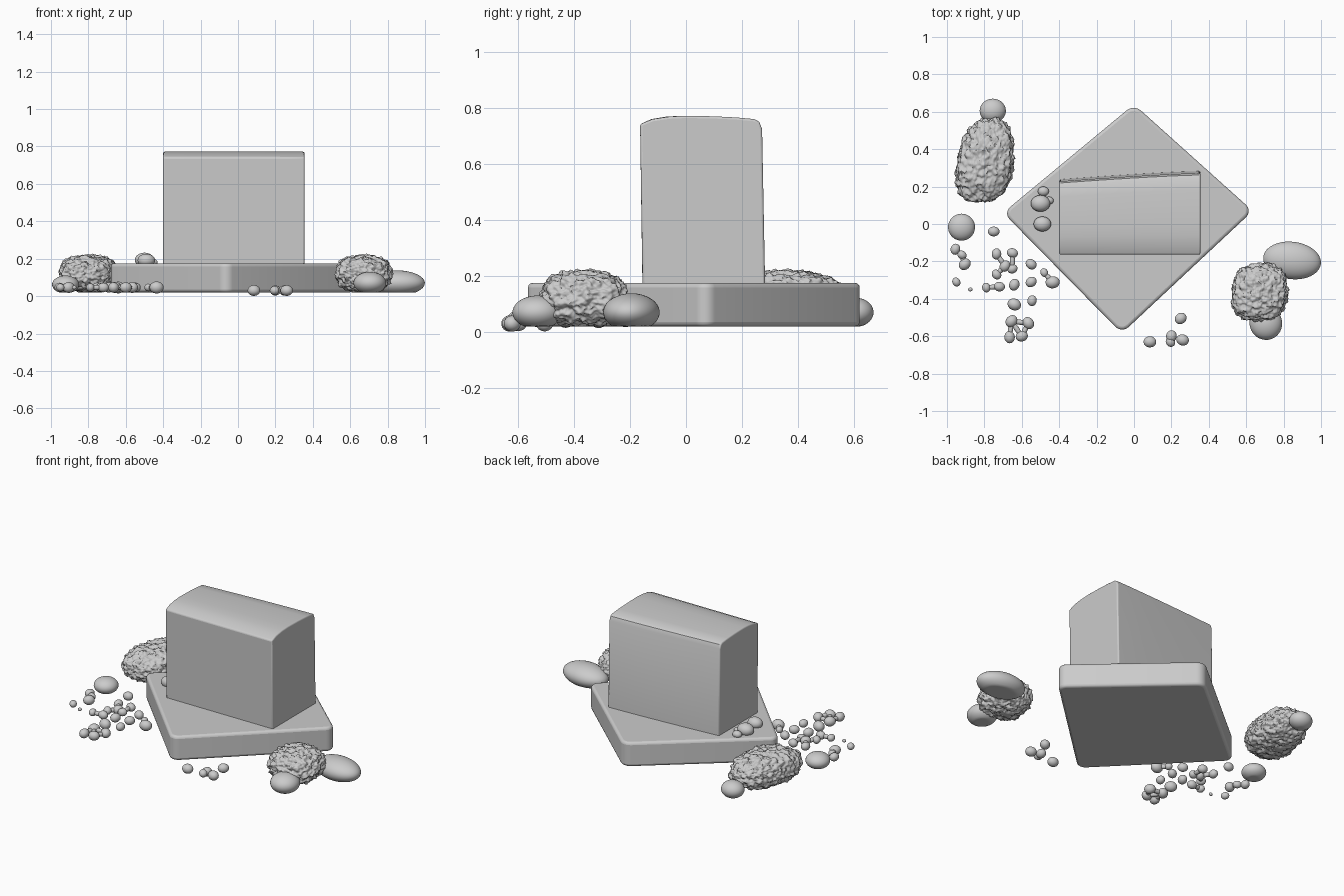
import bpy, bmesh, math
from mathutils import Vector, noise

if "Cube" in bpy.data.objects:
    bpy.data.objects.remove(bpy.data.objects["Cube"])

GROUND = 0.02


def finish(name, bm, angle=40, bevel=0):
    bmesh.ops.recalc_face_normals(bm, faces=bm.faces)
    me = bpy.data.meshes.new(name)
    bm.to_mesh(me)
    bm.free()
    ob = bpy.data.objects.new(name, me)
    bpy.context.collection.objects.link(ob)
    if bevel:
        m = ob.modifiers.new("soft_edges", 'BEVEL')
        m.width, m.segments = bevel, 3
        m.limit_method, m.angle_limit = 'ANGLE', math.radians(50)
    bpy.ops.object.select_all(action='DESELECT')
    bpy.context.view_layer.objects.active = ob
    ob.select_set(True)
    bpy.ops.object.shade_smooth_by_angle(angle=math.radians(angle))
    return ob


def add_blob(bm, center, radii, turn=0, subdiv=3, floor=None):
    """Ellipsoid turned about z, optionally flattened on a floor."""
    made = bmesh.ops.create_icosphere(bm, subdivisions=subdiv, radius=1)["verts"]
    c, s = math.cos(turn), math.sin(turn)
    for v in made:
        x, y, z = (v.co[i] * radii[i] for i in range(3))
        v.co = Vector((x * c - y * s, x * s + y * c, z)) + Vector(center)
        if floor is not None:
            v.co.z = max(v.co.z, floor)
    return made


# Diamond plinth with rounded corners
bm = bmesh.new()
corners = [(0, 0.64), (-0.70, 0.06), (-0.065, -0.585), (0.635, 0.07)]
face = bm.faces.new([bm.verts.new((x, y, GROUND)) for x, y in corners])
top = bmesh.ops.extrude_face_region(bm, geom=[face])["geom"]
for v in top:
    if isinstance(v, bmesh.types.BMVert):
        v.co.z = 0.175
upright = [e for e in bm.edges if abs(e.verts[0].co.z - e.verts[1].co.z) > 0.1]
bmesh.ops.bevel(bm, geom=upright, offset=0.05, segments=5, profile=0.5, affect='EDGES')
finish("plinth", bm, 40, 0.016)

# Upright block: side profile swept along x, its back face slightly skewed
profile = [(-0.155, 0.16), (-0.164, 0.742), (-0.12, 0.76), (-0.06, 0.769),
           (0.0, 0.772), (0.10, 0.77), (0.18, 0.766), (0.245, 0.76),
           (0.262, 0.75), (0.272, 0.725), (0.283, 0.16)]
bm = bmesh.new()
rings = []
for i in range(9):
    t = i / 8
    ring = []
    for y, z in profile:
        back = max(0, (y + 0.16) / 0.44)
        skew = -0.045 * (1 - t) ** 1.3 * back
        ring.append(bm.verts.new((-0.4 + 0.755 * t, y + skew, z)))
    rings.append(ring)
n = len(profile)
for a, b in zip(rings, rings[1:]):
    for k in range(n):
        bm.faces.new((a[k], a[(k + 1) % n], b[(k + 1) % n], b[k]))
bm.faces.new(rings[0])
bm.faces.new(rings[-1])
finish("block", bm, 35, 0.008)


# Rough bushes: blocky pear shapes with fine noise
def bush(name, center, radii, taper, lean):
    bm = bmesh.new()
    bmesh.ops.create_icosphere(bm, subdivisions=6, radius=1)
    for v in bm.verts:
        d = v.co.normalized()
        k = sum(abs(q) ** 2.5 for q in d) ** (-1 / 2.5)
        p = Vector([d[i] * k * radii[i] for i in range(3)])
        f = d.y * k
        p.x = p.x * (1 - taper * f) + lean * f
        bump = 0.016 * noise.noise(p * 38) + 0.009 * noise.noise(p * 85)
        p += d * bump + Vector(center)
        p.z = max(p.z, GROUND)
        v.co = p
    finish(name, bm, 60)


bush("bush_left", (-0.795, 0.34, 0.12), (0.147, 0.222, 0.097), 0.10, 0.03)
bush("bush_right", (0.672, -0.365, 0.12), (0.146, 0.152, 0.097), 0.0, 0.01)

# Large stones
stones = {
    "stone_right": ((0.845, -0.195, 0.07), (0.155, 0.10, 0.068), -0.12),
    "stone_front": ((0.705, -0.53, 0.07), (0.087, 0.09, 0.06), 0.3),
    "stone_back": ((-0.755, 0.605, 0.07), (0.07, 0.065, 0.052), 0),
    "stone_left": ((-0.922, -0.017, 0.062), (0.072, 0.072, 0.048), 0.5),
}
for name, (center, radii, turn) in stones.items():
    bm = bmesh.new()
    add_blob(bm, center, radii, turn, 4, GROUND)
    finish(name, bm, 60)

# Stones resting on the plinth
bm = bmesh.new()
for x, y, r in [(-0.50, 0.11, 0.052), (-0.49, 0.0, 0.047), (-0.485, 0.175, 0.03),
                (-0.455, 0.125, 0.025)]:
    add_blob(bm, (x, y, 0.17 + r * 0.45), (r, r * 0.85, r * 0.75))
finish("plinth_stones", bm, 60)

# Scattered pebbles: x, y, radius
left = [(-0.75, -0.04, .031), (-0.955, -0.135, .03), (-0.92, -0.165, .026),
        (-0.905, -0.215, .034), (-0.95, -0.31, .025), (-0.875, -0.35, .012),
        (-0.735, -0.16, .03), (-0.65, -0.155, .03), (-0.69, -0.225, .032),
        (-0.735, -0.27, .028), (-0.65, -0.24, .028), (-0.79, -0.34, .026),
        (-0.72, -0.335, .03), (-0.64, -0.325, .032), (-0.55, -0.215, .031),
        (-0.55, -0.31, .031), (-0.48, -0.26, .024), (-0.435, -0.312, .038),
        (-0.545, -0.41, .029), (-0.64, -0.43, .037), (-0.655, -0.52, .035),
        (-0.565, -0.53, .034), (-0.60, -0.60, .033), (-0.665, -0.605, .033)]
front = [(0.085, -0.63, .034), (0.25, -0.505, .033), (0.20, -0.60, .032),
         (0.195, -0.63, .028), (0.26, -0.62, .034)]
bm = bmesh.new()
for i, (x, y, r) in enumerate(left):
    add_blob(bm, (x, y, 0.046), (r, r * 0.85, r * 0.85), i * 1.3)
for i, (x, y, r) in enumerate(front):
    add_blob(bm, (x, y, 0.03), (r, r * 0.88, r * 0.85), i * 0.7)

# Thin necks joining neighbouring pebbles
for a, b in [(3, 2), (6, 8), (7, 10), (8, 9), (8, 10), (11, 12), (16, 17),
             (20, 21), (21, 22), (20, 23), (20, 22)]:
    p, q = Vector(left[a][:2]), Vector(left[b][:2])
    mid, d = (p + q) / 2, q - p
    add_blob(bm, (mid.x, mid.y, 0.046), (d.length * 0.55, 0.014, 0.014),
             math.atan2(d.y, d.x), 2)
finish("pebbles", bm, 60)
